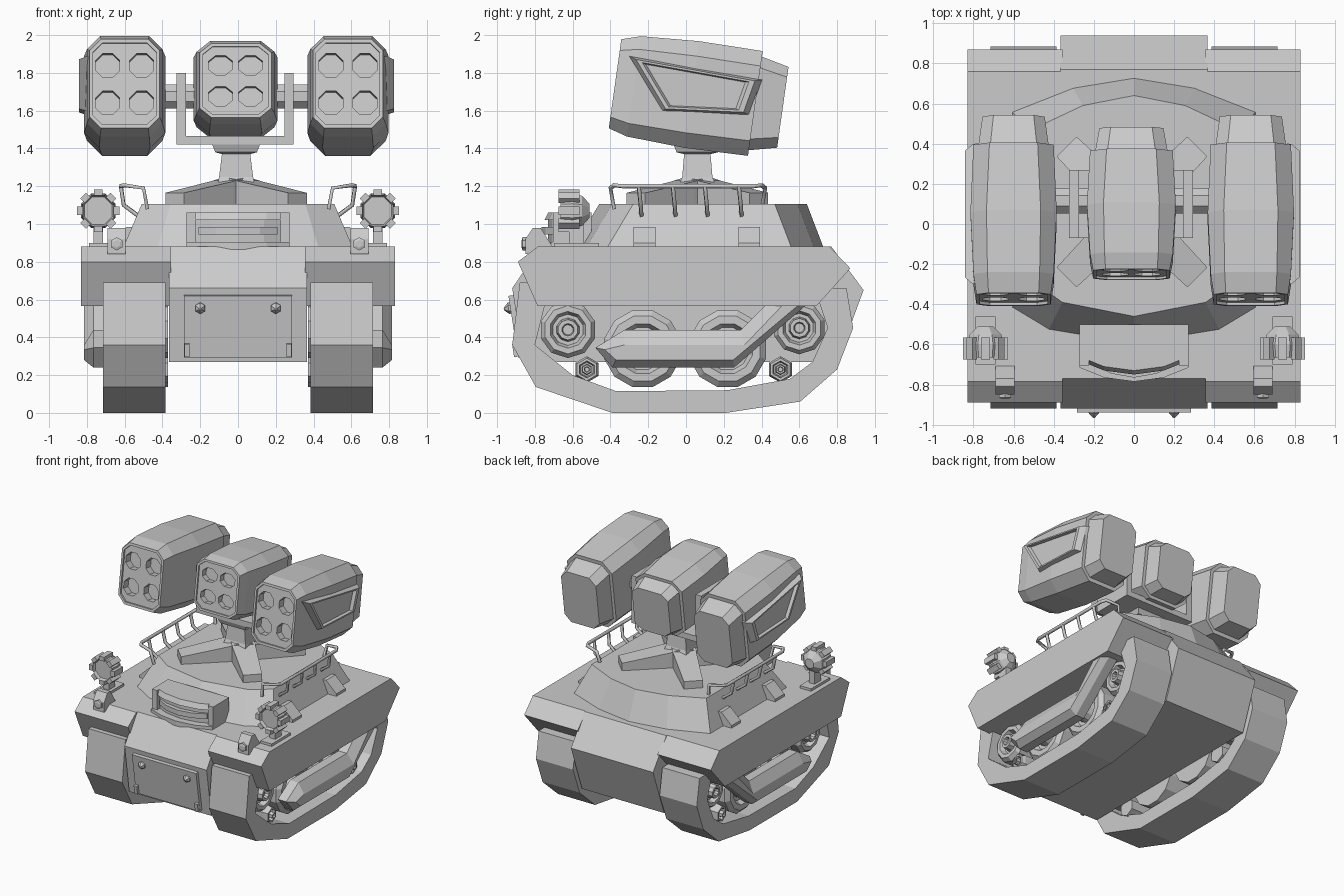
import bpy, bmesh
from math import sin, cos, pi, radians
from mathutils import Matrix, Vector

if "Cube" in bpy.data.objects:
    bpy.data.objects.remove(bpy.data.objects["Cube"])


def loft(name, rings, cyclic=False, mirror=False, M=Matrix()):
    """Skin equal-length rings of points; cap the ends, or close into a loop."""
    bm = bmesh.new()
    vs = [[bm.verts.new(M @ Vector(p)) for p in r] for r in rings]
    n = len(rings[0])
    pairs = list(zip(vs, vs[1:])) + ([(vs[-1], vs[0])] if cyclic else [])
    for a, b in pairs:
        for i in range(n):
            j = (i + 1) % n
            bm.faces.new((a[i], a[j], b[j], b[i]))
    if not cyclic:
        bm.faces.new(vs[0])
        bm.faces.new(vs[-1])
    bmesh.ops.recalc_face_normals(bm, faces=bm.faces)
    me = bpy.data.meshes.new(name)
    bm.to_mesh(me)
    bm.free()
    ob = bpy.data.objects.new(name, me)
    bpy.context.collection.objects.link(ob)
    if mirror:
        ob.modifiers.new("mirror", 'MIRROR')
    return ob


def slab(name, yz, x0, x1, **k):
    return loft(name, [[(x, y, z) for y, z in yz] for x in (x0, x1)], **k)


def rect(x0, x1, y0, y1, z):
    return [(x0, y0, z), (x1, y0, z), (x1, y1, z), (x0, y1, z)]


def box(name, x0, x1, y0, y1, z0, z1, **k):
    return loft(name, [rect(x0, x1, y0, y1, z0), rect(x0, x1, y0, y1, z1)], **k)


def circ_x(x, y, z, r, n):
    return [(x, y + r * cos(2 * pi * (i + .5) / n), z + r * sin(2 * pi * (i + .5) / n)) for i in range(n)]


def circ_y(x, y, z, r, n=8):
    return [(x + r * cos(2 * pi * (i + .5) / n), y, z + r * sin(2 * pi * (i + .5) / n)) for i in range(n)]


# Hull and fenders
slab("hull", [(-.77, .88), (-.92, .66), (-.86, .27), (.8, .27), (.94, .65), (.77, .88)], -.365, .365)
slab("fender", [(-.785, .88), (-.89, .80), (-.785, .565), (.69, .565), (.87, .765), (.76, .88)],
     .355, .83, mirror=True)

# Front hatch plate with bosses and hinges, tilted with the hull nose
T = Matrix.Translation((0, -.89, .46)) @ Matrix.Rotation(radians(8.8), 4, 'X')
box("front_plate", -.285, .285, -.025, .03, -.165, .165, M=T)
for s in (-1, 1):
    loft("plate_boss", [circ_y(s * .2, y, .1, r, 6) for y, r in ((-.02, .03), (-.035, .03), (-.06, .006))], M=T)
    box("plate_hinge", s * .27 - .014, s * .27 + .014, -.045, 0, -.16, -.09, M=T)

# Track belts
outer = [(-.92, .36), (-.795, .137), (-.39, 0), (.21, 0), (.605, .06), (.80, .23), (.885, .45), (.85, .66), (-.88, .69)]
inner = [(-.80, .36), (-.60, .20), (-.37, .115), (.22, .12), (.55, .18), (.67, .27), (.75, .45), (.70, .6), (-.74, .6)]
loft("track", [[(x, y, z) for y, z in p] for x, p in ((.385, outer), (.715, outer), (.715, inner), (.385, inner))],
     cyclic=True, mirror=True)

# Road wheels, sprockets and return rollers
for name, y, z, r, n in (("road_wheel", -.23, .34, .21, 12), ("road_wheel", .22, .34, .21, 12),
                         ("sprocket", -.625, .44, .15, 10), ("sprocket", .6, .45, .14, 10),
                         ("roller", -.525, .23, .07, 6), ("roller", .5, .23, .07, 6)):
    prof = ((.37, 1), (.64, 1), (.67, .85), (.67, .65), (.63, .55), (.63, .42), (.69, .36), (.69, .22), (.66, .18))
    loft(name, [circ_x(x, y, z, r * k, n) for x, k in prof], mirror=True)

# Hooked armour skirt
full = [(-.48, .345), (-.325, .44), (.29, .44), (.45, .6), (.67, .6), (.255, .24), (-.39, .24)]
face = [(-.43, .335), (-.325, .36), (.31, .36), (.54, .6), (.63, .6), (.25, .28), (-.37, .28)]
loft("side_skirt", [[(x, y, z) for y, z in p] for x, p in ((.69, full), (.765, full), (.815, face))], mirror=True)

# Superstructure with curved nose and tail
def deck(x, z, f, b):
    h = [(x, f + .18), (x * .7, f + .07), (0, f), (-x * .7, f + .07), (-x, f + .18),
         (-x, b - .17), (-x * .5, b - .05), (0, b), (x * .5, b - .05), (x, b - .17)]
    return [(px, py, z) for px, py in h]

loft("superstructure", [deck(.61, .87, -.6, .73), deck(.51, 1.105, -.46, .64)])
for y in (-.22, .335):
    loft("side_gusset", [[(.5, yy, .87), (.68, yy, .87), (.68, yy, .9), (.59, yy, .985), (.5, yy, .985)]
                         for yy in (y - .058, y + .058)], mirror=True)

# Curved vision block
def arc(z, w, f):
    return [(w, -.5, z), (w, f + .07, z), (w * .55, f + .02, z), (0, f, z),
            (-w * .55, f + .02, z), (-w, f + .07, z), (-w, -.5, z)]

for name, z0, z1, w, f in (("vision_core", .87, 1.05, .25, -.73), ("vision_top", 1.02, 1.06, .272, -.75),
                           ("vision_bottom", .865, .905, .272, -.785), ("vision_bar", .945, .985, .21, -.765)):
    loft(name, [arc(z0, w, f), arc(z1, w, f + (.0 if name != "vision_top" else .02))])
box("vision_cheek", .225, .272, -.705, -.5, .87, 1.06, mirror=True)

# Hand rails
for s in (-1, 1):
    cu = bpy.data.curves.new("hand_rail", 'CURVE')
    cu.dimensions = '3D'
    cu.bevel_depth, cu.bevel_resolution, cu.use_fill_caps = .013, 0, True
    paths = [[(.48, -.38, 1.08), (.5, -.4, 1.19), (.6, -.38, 1.205), (.62, -.34, 1.2),
              (.62, .36, 1.2), (.6, .4, 1.205), (.5, .42, 1.19), (.48, .4, 1.08)]]
    paths += [[(.62, y, 1.2), (.605, y + .01, 1.1), (.51, y + .015, 1.03)] for y in (-.25, -.07, .1, .28)]
    for p in paths:
        sp = cu.splines.new('POLY')
        sp.points.add(len(p) - 1)
        for pt, (x, y, z) in zip(sp.points, p):
            pt.co = (s * x, y, z, 1)
    bpy.context.collection.objects.link(bpy.data.objects.new("hand_rail", cu))

# Searchlights with clamp tabs, post and base
loft("searchlight", [circ_y(.74, y, 1.07, r) for y, r in
                     ((-.645, .06), (-.645, .08), (-.665, .09), (-.6, .098), (-.55, .085), (-.51, .04))], mirror=True)
for i in range(8):
    R = Matrix.Translation((.74, -.62, 1.07)) @ Matrix.Rotation(i * pi / 4, 4, 'Y')
    box("light_tab", -.022, .022, -.055, .055, .08, .113, mirror=True, M=R)
box("light_post", .715, .765, -.62, -.54, .88, 1.0, mirror=True)
box("light_base", .69, .79, -.7, -.46, .87, .90, mirror=True)

# Small wedge headlamps on the fender nose
slab("headlamp", [(-.85, .84), (-.85, .92), (-.81, .98), (-.77, .98), (-.70, .87)], .595, .69, mirror=True)
loft("headlamp_lens", [circ_y(.642, y, .895, r, 6) for y, r in ((-.84, .035), (-.865, .035), (-.87, .02))], mirror=True)

# Launcher cross base, pedestal, yoke and axle
C = Matrix.Translation((-.01, .06, 0))
for i in range(4):
    R = C @ Matrix.Rotation(pi / 4 + i * pi / 2, 4, 'Z')
    loft("cross_arm", [[(r, -w, 1.08), (r, w, 1.08), (r, w, t), (r, -w, t)]
                       for r, w, t in ((0, .085, 1.25), (.11, .085, 1.225), (.46, .07, 1.165))], M=R)
loft("pedestal", [rect(-w, w, -d, d, z) for w, d, z in
                  ((.1, .1, 1.2), (.09, .08, 1.25), (.075, .07, 1.37), (.11, .11, 1.38), (.13, .13, 1.43))], M=C)
slab("yoke_base", [(-.07, 1.42), (.27, 1.42), (.27, 1.465), (-.07, 1.465)], -.325, .295)
for x in (-.325, .245):
    box("yoke_arm", x, x + .05, -.07, .27, 1.42, 1.80)
loft("axle", [circ_x(x, .115, 1.675, .068, 8) for x in (-.48, .46)])

# Launcher pods
def octo(y, w, h, c):
    return [(w, y, h - c), (w - c, y, h), (c - w, y, h), (-w, y, h - c),
            (-w, y, c - h), (c - w, y, -h), (w - c, y, -h), (w, y, c - h)]

def pod(name, loc, s, hole_x, hole_r):
    M = Matrix.Translation(loc) @ Matrix.Rotation(radians(-8), 4, 'X') @ Matrix.Diagonal((*s, 1))
    body = loft(name, [octo(*a) for a in (
        (-.435, .168, .218, .05), (-.45, .168, .218, .05), (-.45, .185, .238, .06), (-.35, .2, .268, .07),
        (-.04, .215, .285, .08), (.3, .2, .28, .08), (.3, .175, .25, .06), (.447, .155, .216, .055))], M=M)
    cutters = []
    for hx in (-hole_x, hole_x):
        for hz in (-.1, .1):
            c = loft("tube_cutter", [circ_y(hx, y, hz, hole_r) for y in (-.6, -.375)], M=M)
            c.hide_render = True
            b = body.modifiers.new("tube", 'BOOLEAN')
            b.object, b.solver = c, 'EXACT'
            cutters.append(c)
    dg = bpy.context.evaluated_depsgraph_get()
    body.data = bpy.data.meshes.new_from_object(body.evaluated_get(dg))
    body.modifiers.clear()
    for c in cutters:
        bpy.data.objects.remove(c)
    return M

pod("centre_pod", (-.013, .105, 1.71), (1.03, .80, .83), .077, .067)
panel = [(-.365, .145), (.287, .12), (.25, -.057), (-.17, -.097)]
for name, x, s in (("left_pod", -.6, -1), ("right_pod", .582, 1)):
    M = pod(name, (x, .07, 1.68), (s, 1, 1), .09, .069)
    # raised frame panel on the outer cheek
    loft("pod_panel", [[(px, -.02 + (y + .02) * k, .03 + (z - .03) * k) for y, z in panel]
                       for px, k in ((.18, 1.1), (.205, 1.08), (.243, .98), (.243, .88), (.222, .82))], M=M)
